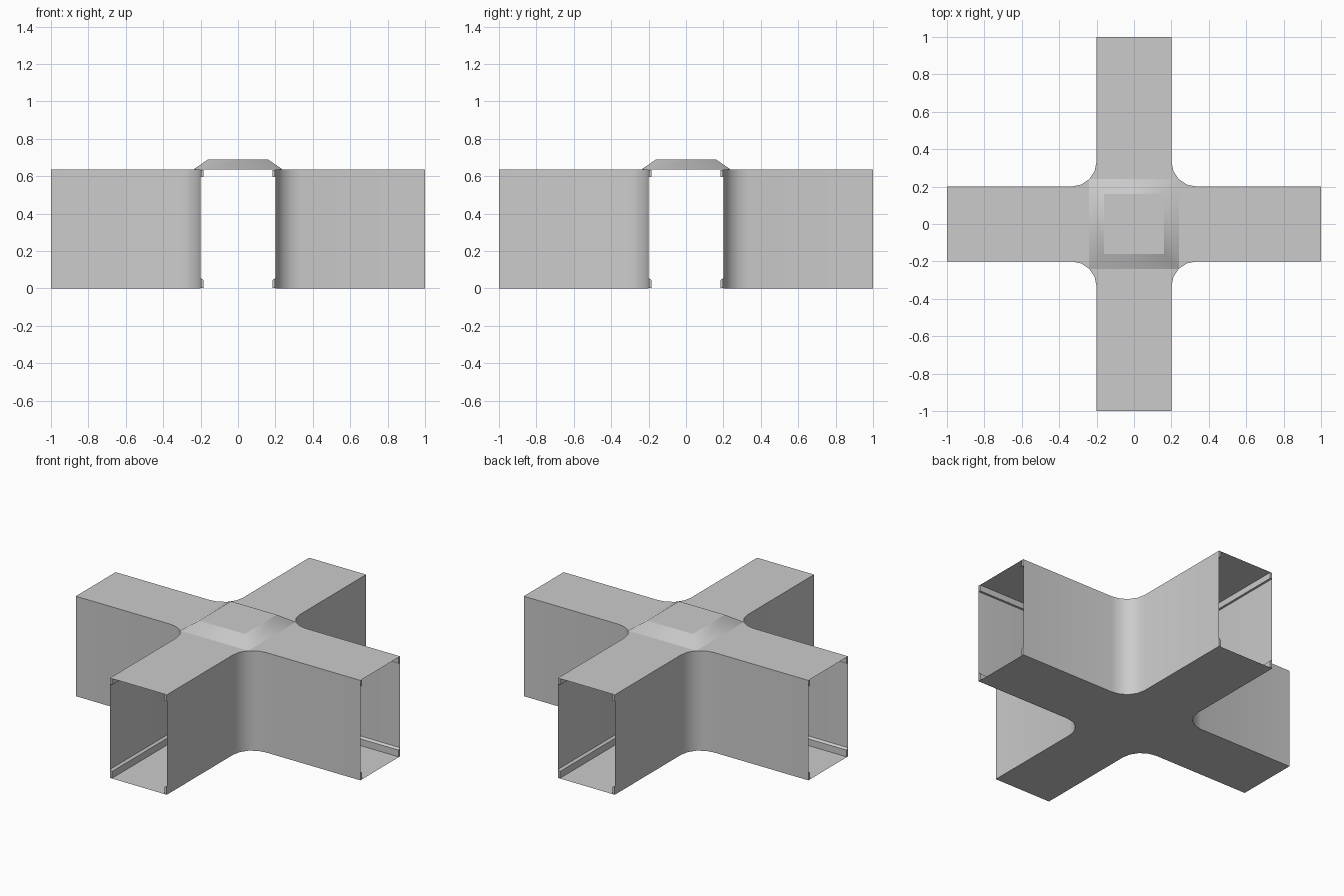
import bpy, bmesh, math

cube = bpy.data.objects.get("Cube")
if cube:
    bpy.data.objects.remove(cube)

HALF, LENGTH, HEIGHT = 0.2, 1.0, 0.635    # corridor half width, arm length, ceiling
CENTRE, RADIUS, STEPS = 0.335, 0.135, 4   # rounded inner corners
MID = CENTRE - RADIUS * math.sqrt(0.5)    # middle of a rounded corner

grey = bpy.data.materials.new("plain grey")
grey.use_nodes = True
grey.diffuse_color = (0.6, 0.6, 0.6, 1)
grey.node_tree.nodes["Principled BSDF"].inputs["Base Color"].default_value = (0.6, 0.6, 0.6, 1)


def turn(p, quarter):
    """Rotate a 2D point by quarter turns about the middle."""
    x, y = p
    for _ in range(quarter):
        x, y = -y, x
    return x, y


def corner_path(inset=0.0):
    """Wall line from the +x arm end round the corner to the +y arm end."""
    r = RADIUS + inset
    arc = [(CENTRE - r * math.sin(a), CENTRE - r * math.cos(a))
           for a in (math.pi / 2 * i / STEPS for i in range(STEPS + 1))]
    return [(LENGTH, HALF - inset)] + arc + [(HALF - inset, LENGTH)]


def finish(name, bm, angle=30):
    mesh = bpy.data.meshes.new(name)
    bm.to_mesh(mesh)
    bm.free()
    mesh.materials.append(grey)
    if angle:
        for p in mesh.polygons:
            p.use_smooth = True
        mesh.set_sharp_from_angle(angle=math.radians(angle))
    obj = bpy.data.objects.new(name, mesh)
    bpy.context.collection.objects.link(obj)
    return obj


def sweep(name, profile, closed):
    """Sweep an (inset, z) profile along all four corner paths."""
    bm = bmesh.new()
    for q in range(4):
        rows = [[bm.verts.new((*turn(p, q), z)) for p in corner_path(t)]
                for t, z in profile]
        pairs = list(zip(rows, rows[1:] + rows[:1]))
        for low, high in pairs if closed else pairs[:-1]:
            for i in range(len(low) - 1):
                bm.faces.new((low[i + 1], low[i], high[i], high[i + 1]))
        if closed:
            bm.faces.new([r[0] for r in rows])
            bm.faces.new([r[-1] for r in rows])
    if closed:
        bmesh.ops.recalc_face_normals(bm, faces=bm.faces)
    else:
        for f in bm.faces:
            # the walls face away from the corridor
            c = f.calc_center_median()
            f.normal_update()
            side = (math.copysign(1, c.x), math.copysign(1, c.y))
            if f.normal.x * side[0] + f.normal.y * side[1] < 0:
                f.normal_flip()
    return finish(name, bm)


# Corridor walls with skirting and upper trim along the inside
sweep("walls", [(0, 0), (0, HEIGHT)], False)
sweep("skirting_boards",
      [(0.001, 0.002), (0.015, 0.002), (0.015, 0.045), (0.001, 0.055)], True)
sweep("upper_trims",
      [(0.001, 0.595), (0.015, 0.595), (0.015, 0.633), (0.001, 0.633)], True)

# Cross shaped floor
bm = bmesh.new()
outline = [turn(p, q) for q in range(4) for p in corner_path()]
floor = bm.faces.new([bm.verts.new((x, y, 0)) for x, y in outline])
floor.normal_update()
if floor.normal.z > 0:
    floor.normal_flip()
bmesh.ops.triangulate(bm, faces=bm.faces)
finish("floor", bm, 0)

# Ceiling of each arm, leaving the crossing open
bm = bmesh.new()
half_path = corner_path()[:STEPS // 2 + 2]
arm = half_path + [(x, -y) for x, y in reversed(half_path)]
for q in range(4):
    f = bm.faces.new([bm.verts.new((*turn(p, q), HEIGHT)) for p in arm])
    f.normal_update()
    if f.normal.z < 0:
        f.normal_flip()
bmesh.ops.triangulate(bm, faces=bm.faces)
finish("arm_ceilings", bm, 0)

# Raised hollow roof over the crossing, with soft slopes and a flat top
bm = bmesh.new()
base, top = ([bm.verts.new((*turn((s, s), q), z)) for q in range(4)]
             for s, z in ((MID, HEIGHT), (0.16, 0.69)))
for i in range(4):
    j = (i + 1) % 4
    bm.faces.new((base[i], base[j], top[j], top[i])).smooth = True
bm.faces.new(top)
finish("crossing_roof", bm, 0)
